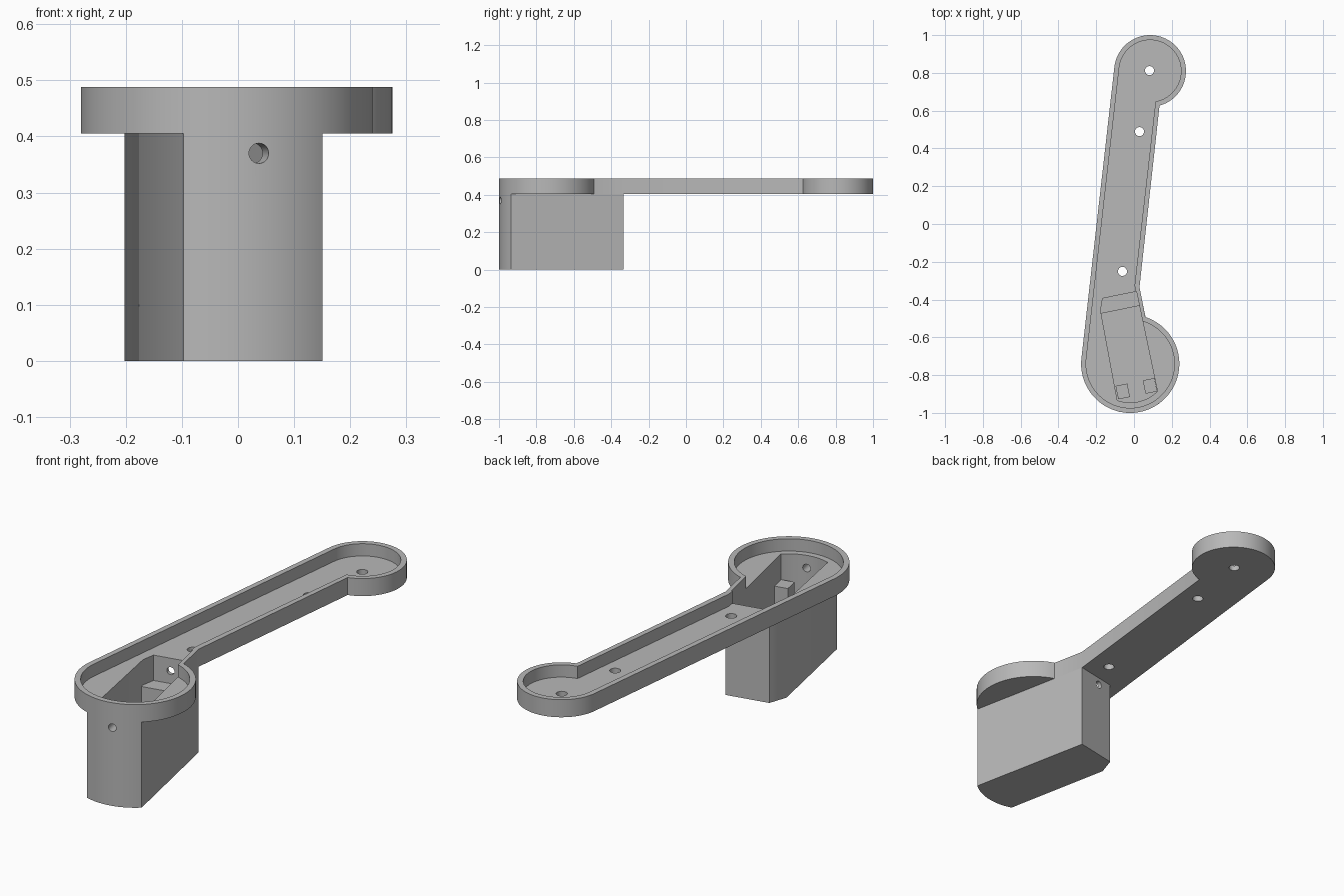
import bpy
import bmesh
from math import sin, cos, radians
from mathutils import Vector, Matrix

default = bpy.data.objects.get("Cube")
if default:
    bpy.data.objects.remove(default, do_unlink=True)

grey = bpy.data.materials.new("plain grey")
grey.use_nodes = True
COLOUR = (0.48, 0.48, 0.48, 1)
grey.diffuse_color = COLOUR
grey.node_tree.nodes["Principled BSDF"].inputs["Base Color"].default_value = COLOUR

# Main dimensions
BIG, SMALL = Vector((-0.02, -0.74)), Vector((0.085, 0.81))
BIG_R, SMALL_R, WALL = 0.26, 0.19, 0.026
TRAY_Z, FLOOR_Z, TOP_Z = 0.405, 0.43, 0.488
LEDGE_Z, BASE_Z = 0.31, 0.025
TILT = radians(11.5)
BACK = Vector((-0.088, -0.378))            # middle of the pocket's back wall
ALONG = Vector((sin(TILT), -cos(TILT)))    # towards the front of the housing
ACROSS = Vector((cos(TILT), sin(TILT)))


def arc(centre, r, a0, a1, n=48):
    angles = [radians(a0 + (a1 - a0) * i / n) for i in range(n + 1)]
    return [centre + Vector((cos(a), sin(a))) * r for a in angles]


def local(s, t):
    return BACK + ALONG * s + ACROSS * t


def rect(s0, s1, t0, t1):
    return [local(s0, t0), local(s1, t0), local(s1, t1), local(s0, t1)]


def prism(name, points, z0, z1):
    bm = bmesh.new()
    base = bm.faces.new([bm.verts.new((p[0], p[1], z0)) for p in points])
    top = bmesh.ops.extrude_face_region(bm, geom=[base])["geom"]
    bmesh.ops.translate(bm, vec=(0, 0, z1 - z0),
                        verts=[v for v in top if isinstance(v, bmesh.types.BMVert)])
    bmesh.ops.recalc_face_normals(bm, faces=bm.faces)
    mesh = bpy.data.meshes.new(name)
    bm.to_mesh(mesh)
    bm.free()
    mesh.materials.append(grey)
    obj = bpy.data.objects.new(name, mesh)
    bpy.context.collection.objects.link(obj)
    return obj


def cut(target, cutter):
    mod = target.modifiers.new("cut", 'BOOLEAN')
    mod.operation = 'DIFFERENCE'
    mod.solver = 'EXACT'
    mod.object = cutter
    bpy.ops.object.select_all(action='DESELECT')
    bpy.context.view_layer.objects.active = target
    target.select_set(True)
    bpy.ops.object.modifier_apply(modifier=mod.name)


def tray_outline(inset, big_end, kink, small_start):
    return (arc(BIG, BIG_R - inset, 173.5, big_end, 72) + [Vector(kink)]
            + arc(SMALL, SMALL_R - inset, small_start, 173.5, 64))


# Arm tray with its raised rim
arm_tray = prism("arm_tray", tray_outline(0, 432, (0.029, -0.335), -74.7), TRAY_Z, TOP_Z)
recess = prism("recess_cutter", tray_outline(WALL, 437, (0.003, -0.325), -79.8), FLOOR_Z, 0.6)

# Housing below the wide end, round at the front, one back corner bevelled
housing = prism("housing", arc(BIG, BIG_R, 252.7, 311.1)
                + [Vector((0.029, -0.335)), Vector((-0.173, -0.376)), Vector((-0.202, -0.463))],
                0, TRAY_Z)
pocket = prism("pocket_cutter", arc(BIG, 0.205, 250.5, 314.6)
               + [local(0, 0.103), local(0, -0.08), local(0.06, -0.103)],
               BASE_Z, 0.6)

# Screw holes through the tray floor
holes = [prism("screw_hole_cutter", arc(Vector(c), 0.024, 0, 348.75, 31), 0.3, 0.6)
         for c in ((0.082, 0.812), (0.029, 0.489), (-0.061, -0.251))]

# Cable hole running lengthwise through the housing
cable = prism("cable_hole_cutter", arc(Vector((0, 0)), 0.018, 0, 348.75, 31), -0.1, 0.8)
turn = Vector((0, 0, 1)).rotation_difference(ALONG.to_3d()).to_matrix().to_4x4()
cable.data.transform(Matrix.Translation((BACK.x, BACK.y, 0.37)) @ turn)

for cutter in [recess, pocket] + holes:
    cut(arm_tray, cutter)
for cutter in (pocket, cable):
    cut(housing, cutter)
for cutter in [recess, pocket, cable] + holes:
    bpy.data.objects.remove(cutter, do_unlink=True)

# Supports inside the pocket: rear ledge and two front posts
rear_ledge = prism("rear_ledge", [local(0, -0.08), local(0.06, -0.105), local(0.077, -0.105),
                                  local(0.077, 0.105), local(0, 0.105)], 0.02, LEDGE_Z)
right_post = prism("right_post", rect(0.468, 0.54, -0.105, -0.042), 0.02, LEDGE_Z)
left_post = prism("left_post", rect(0.468, 0.54, 0.042, 0.105), 0.02, LEDGE_Z)

# Smooth the round walls, keep the edges crisp
for obj in (arm_tray, housing, rear_ledge, right_post, left_post):
    bpy.ops.object.select_all(action='DESELECT')
    bpy.context.view_layer.objects.active = obj
    obj.select_set(True)
    bpy.ops.object.shade_smooth_by_angle(angle=radians(30))
